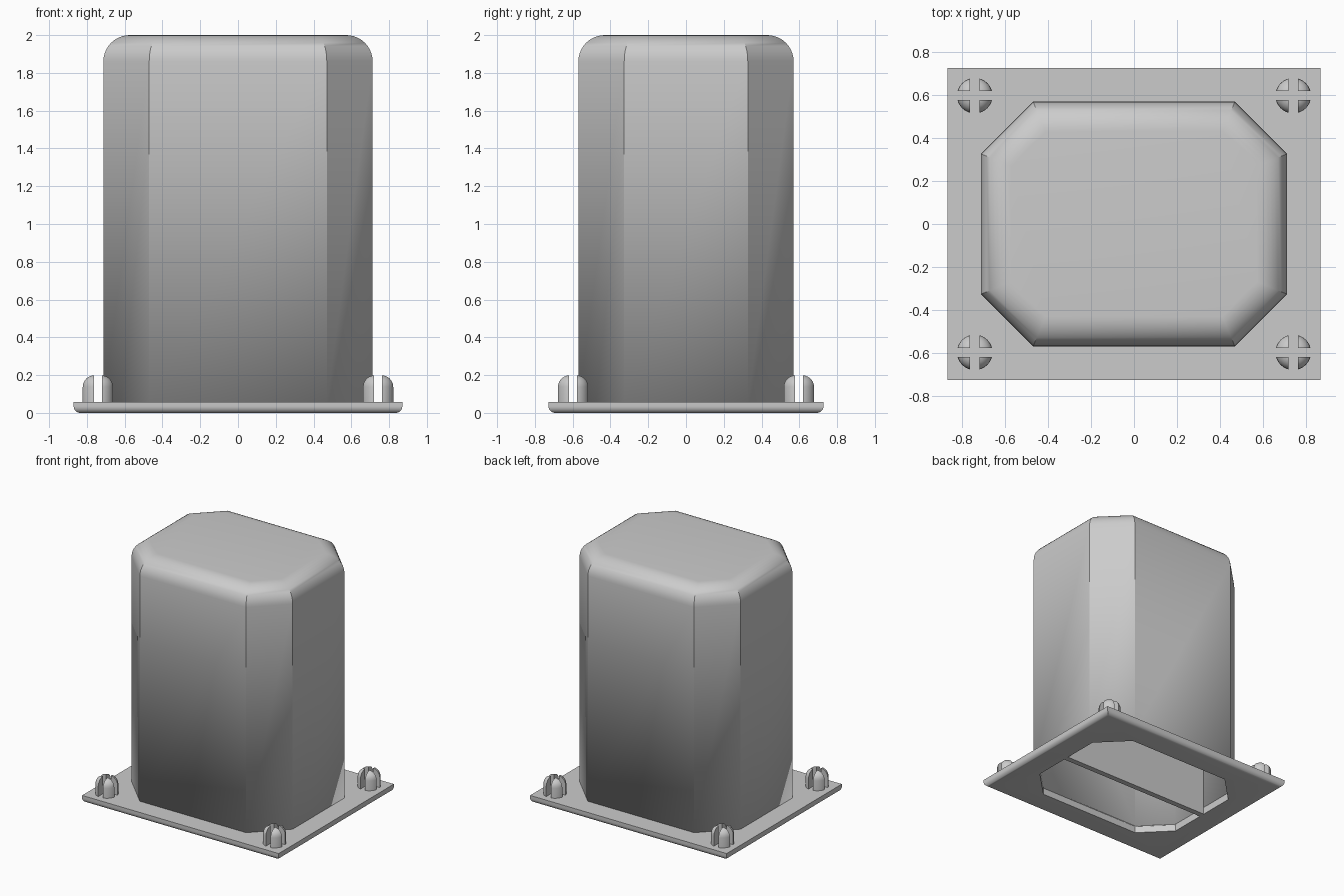
import bpy, bmesh, math
from mathutils import Vector

if "Cube" in bpy.data.objects:
    bpy.data.objects.remove(bpy.data.objects["Cube"])

grey = bpy.data.materials.new("plain grey")
grey.use_nodes = True
GREY = (0.6, 0.6, 0.6, 1)
grey.diffuse_color = GREY
grey.node_tree.nodes["Principled BSDF"].inputs["Base Color"].default_value = GREY

WALL, BASE, TOP = 0.045, 0.058, 2.0
HX, HY, CUT = 0.713, 0.57, 0.243


def finish(name, bm):
    """Turn a bmesh into a smooth shaded grey object."""
    bmesh.ops.recalc_face_normals(bm, faces=bm.faces[:])
    mesh = bpy.data.meshes.new(name)
    bm.to_mesh(mesh)
    bm.free()
    mesh.materials.append(grey)
    obj = bpy.data.objects.new(name, mesh)
    bpy.context.collection.objects.link(obj)
    bpy.ops.object.select_all(action='DESELECT')
    obj.select_set(True)
    bpy.context.view_layer.objects.active = obj
    bpy.ops.object.shade_smooth_by_angle(angle=math.radians(30))
    return obj


def octagon(inset):
    """Rectangle with chamfered corners, moved inwards by inset."""
    x, y = HX - inset, HY - inset
    k = inset * math.tan(math.pi / 8)
    u, v = HX - CUT - k, HY - CUT - k
    return [(u, -y), (x, -v), (x, v), (u, y), (-u, y), (-x, v), (-x, -v), (-u, -y)]


def ring(bm, points, z):
    verts = [bm.verts.new((x, y, z)) for x, y in points]
    return [bm.edges.new((a, b)) for a, b in zip(verts, verts[1:] + verts[:1])]


def raise_faces(bm, faces, height):
    new = bmesh.ops.extrude_face_region(bm, geom=faces)["geom"]
    bmesh.ops.translate(bm, vec=(0, 0, height),
                        verts=[g for g in new if isinstance(g, bmesh.types.BMVert)])


def round_edges(bm, test, radius, segments):
    edges = [e for e in bm.edges if test(e)]
    bmesh.ops.bevel(bm, geom=edges, offset=radius, segments=segments,
                    profile=0.5, affect='EDGES')


# Housing: open-bottomed chamfered box with a rounded top
bm = bmesh.new()
bottom = bmesh.ops.contextual_create(bm, geom=ring(bm, octagon(0), BASE - 0.005))["faces"]
raise_faces(bm, bottom, TOP - BASE + 0.005)
low = [f for f in bm.faces if f.calc_center_median().z < BASE]
bmesh.ops.delete(bm, geom=low, context='FACES_ONLY')
round_edges(bm, lambda e: all(v.co.z > TOP - 0.01 for v in e.verts), 0.14, 10)
housing = finish("housing", bm)
# make sure the shell faces outwards before thickening it inwards
if max(housing.data.polygons, key=lambda p: p.center.z).normal.z < 0:
    housing.data.flip_normals()
shell = housing.modifiers.new("wall thickness", 'SOLIDIFY')
shell.thickness = WALL
shell.offset = -1
shell.use_even_offset = True

# Base plate: flange with the cavity opening and a rounded lower edge
PX, PY = 0.87, 0.728
bm = bmesh.new()
edges = ring(bm, [(-PX, -PY), (PX, -PY), (PX, PY), (-PX, PY)], 0)
edges += ring(bm, octagon(WALL), 0)
bmesh.ops.triangle_fill(bm, use_beauty=True, use_dissolve=False, edges=edges)
raise_faces(bm, bm.faces[:], BASE)


def lower_rim(e):
    a, b = (v.co for v in e.verts)
    on_x = abs(a.x - b.x) < 1e-4 and abs(a.x) > PX - 1e-3
    on_y = abs(a.y - b.y) < 1e-4 and abs(a.y) > PY - 1e-3
    return a.z < 0.01 and b.z < 0.01 and (on_x or on_y)


round_edges(bm, lower_rim, 0.035, 6)
finish("base_plate", bm)

# Divider: thin wall across the middle of the cavity
bm = bmesh.new()
bmesh.ops.create_cube(bm, size=1)
roof = TOP - WALL + 0.01
bmesh.ops.scale(bm, vec=(1.36, WALL, roof), verts=bm.verts[:])
bmesh.ops.translate(bm, vec=(0, 0, roof / 2), verts=bm.verts[:])
round_edges(bm, lambda e: all(v.co.z > 1 for v in e.verts)
            and abs(e.verts[0].co.y - e.verts[1].co.y) > 0.01, 0.1, 8)
finish("divider", bm)


# Split pegs: domed pins cut into quarters by crossed slots
def quarter_peg(name, cx, cy, sx, sy):
    bm = bmesh.new()
    peg_top, slot = 0.2, 0.021
    height = peg_top - BASE + 0.01
    bmesh.ops.create_cone(bm, cap_ends=True, segments=32, radius1=0.083,
                          radius2=0.083, depth=height)
    bmesh.ops.translate(bm, vec=(0, 0, peg_top - height / 2), verts=bm.verts[:])
    round_edges(bm, lambda e: all(v.co.z > peg_top - 0.01 for v in e.verts), 0.062, 6)
    for axis in (Vector((sx, 0, 0)), Vector((0, sy, 0))):
        cut = bmesh.ops.bisect_plane(bm, geom=bm.verts[:] + bm.edges[:] + bm.faces[:],
                                     plane_co=axis * slot, plane_no=axis,
                                     clear_inner=True)["geom_cut"]
        rim = [g for g in cut if isinstance(g, bmesh.types.BMEdge)]
        bmesh.ops.contextual_create(bm, geom=rim)
    bmesh.ops.translate(bm, vec=(cx, cy, 0), verts=bm.verts[:])
    finish(name, bm)


for side, x in (("left", 0.742), ("right", -0.742)):
    for end, y in (("front", -0.598), ("back", 0.598)):
        for i, (sx, sy) in enumerate(((1, 1), (-1, 1), (-1, -1), (1, -1))):
            quarter_peg(f"{end}_{side}_peg_quarter_{i + 1}", x, y, sx, sy)
